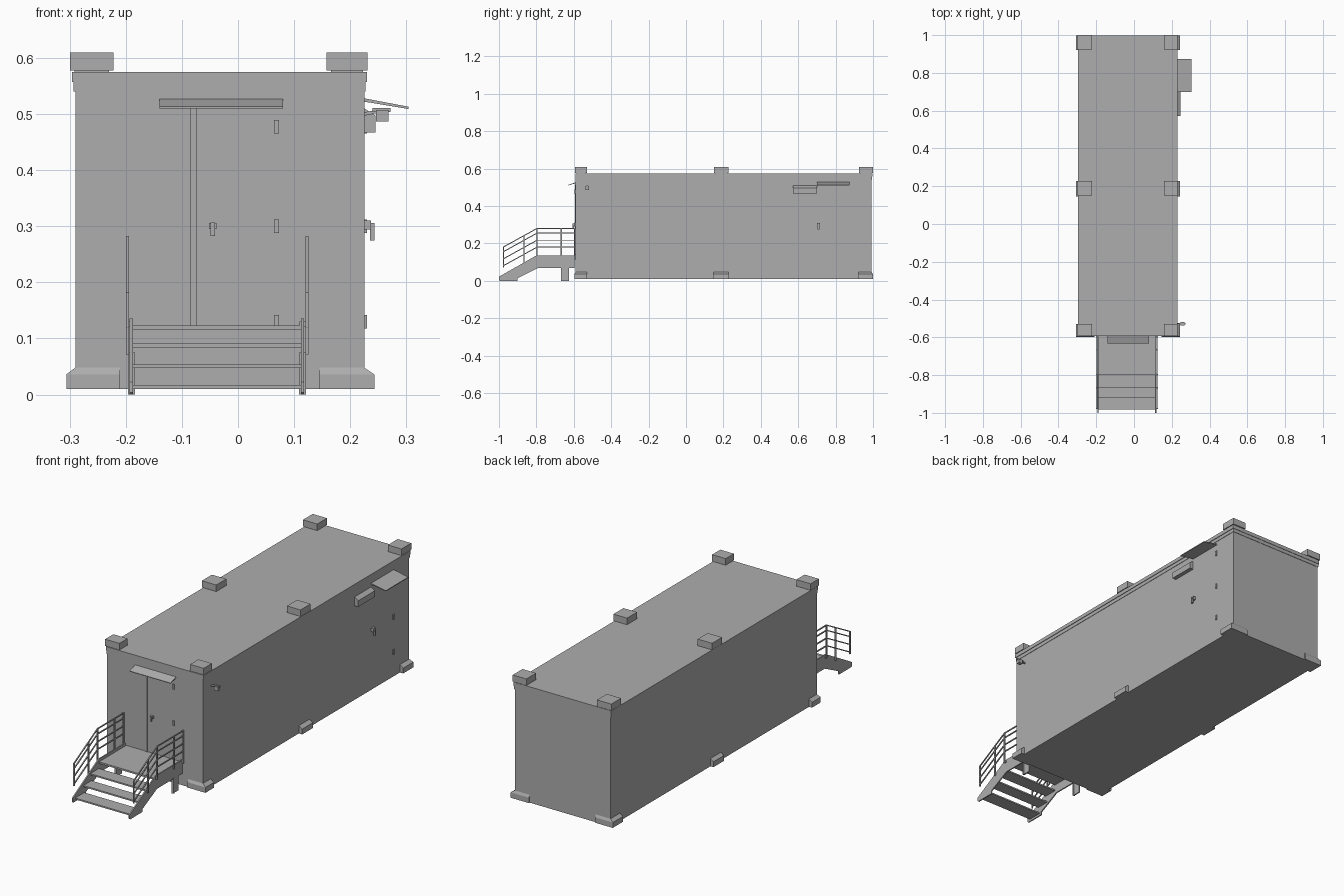
import bpy, bmesh, math
from mathutils import Vector

cube = bpy.data.objects.get("Cube")
if cube:
    bpy.data.objects.remove(cube, do_unlink=True)

grey = bpy.data.materials.new("plain grey")
grey.use_nodes = True
colour = (0.42, 0.42, 0.42, 1)
grey.diffuse_color = colour
grey.node_tree.nodes["Principled BSDF"].inputs["Base Color"].default_value = colour


def finish(name, bm):
    bmesh.ops.recalc_face_normals(bm, faces=bm.faces)
    mesh = bpy.data.meshes.new(name)
    bm.to_mesh(mesh)
    bm.free()
    mesh.materials.append(grey)
    obj = bpy.data.objects.new(name, mesh)
    bpy.context.collection.objects.link(obj)
    return obj


def add_box(bm, x, y, z):
    verts = bmesh.ops.create_cube(bm, size=1)["verts"]
    for v in verts:
        v.co = [r[0] + (c + 0.5) * (r[1] - r[0]) for c, r in zip(v.co, (x, y, z))]
    return verts


def box(name, x, y, z):
    bm = bmesh.new()
    add_box(bm, x, y, z)
    return finish(name, bm)


def prism(name, points, start, end, axis):
    """Extrude a profile along x (points are y, z) or along y (points are x, z)."""
    bm = bmesh.new()
    place = lambda p, t: (t, p[0], p[1]) if axis == "x" else (p[0], t, p[1])
    face = bm.faces.new([bm.verts.new(place(p, start)) for p in points])
    new = bmesh.ops.extrude_face_region(bm, geom=[face])["geom"]
    shift = Vector((end - start, 0, 0) if axis == "x" else (0, end - start, 0))
    bmesh.ops.translate(bm, vec=shift, verts=[v for v in new if isinstance(v, bmesh.types.BMVert)])
    return finish(name, bm)


def bar(bm, a, b, r=0.003):
    """Square bar between two points."""
    a, b = Vector(a), Vector(b)
    turn = (b - a).to_track_quat('Z', 'Y')
    for v in bmesh.ops.create_cube(bm, size=1)["verts"]:
        v.co = (a + b) / 2 + turn @ Vector((v.co.x * 2 * r, v.co.y * 2 * r, v.co.z * (b - a).length))


# Container shell with stepped roof edge
L, R, F, B = -0.29, 0.225, -0.59, 0.993
box("container_body", (L, R), (F, B), (0.01, 0.54))
box("roof_lower_band", (L - 0.003, R + 0.002), (F - 0.001, B + 0.002), (0.54, 0.557))
box("roof_upper_band", (L - 0.006, R + 0.005), (F - 0.002, B + 0.004), (0.557, 0.575))

# Lifting blocks on the roof and chamfered feet at the base
for row, y0, y1 in (("front", -0.593, -0.53), ("middle", 0.15, 0.227), ("back", 0.925, 1.0)):
    for side, x0, x1 in (("right", -0.299, -0.222), ("left", 0.158, 0.231)):
        n = f"{row}_{side}"
        box("roof_block_neck_" + n, (x0 + 0.008, x1 - 0.008), (y0 + 0.006, y1 - 0.006), (0.57, 0.58))
        box("roof_block_" + n, (x0, x1), (y0, y1), (0.578, 0.61))
    for side, x0, x1 in (("right", -0.306, -0.21), ("left", 0.145, 0.243)):
        if row == "middle":
            x0, x1 = (x0, L + 0.01) if side == "right" else (R - 0.01, x1)
        bm = bmesh.new()
        fy0, fy1 = max(y0 - 0.004, -0.597), min(y1, 0.999)
        add_box(bm, (x0, x1), (fy0, fy1), (0.01, 0.036))
        top = [f for f in bm.faces if f.normal.z > 0.5 or f.calc_center_median().z > 0.0359]
        new = bmesh.ops.extrude_face_region(bm, geom=top)["geom"]
        bmesh.ops.delete(bm, geom=top, context='FACES_ONLY')
        for v in (g for g in new if isinstance(g, bmesh.types.BMVert)):
            v.co.z = 0.048
            v.co.x = min(max(v.co.x, L), R)
            v.co.y = min(max(v.co.y, F), B)
        finish(f"foot_{row}_{side}", bm)

# Front door: meeting strip, canopy, hinges and handle
box("door_strip", (-0.085, -0.073), (F - 0.004, F), (0.123, 0.515))
prism("door_canopy", [(F, 0.527), (-0.632, 0.513), (-0.632, 0.510), (F, 0.522)], -0.14, 0.08, "x")
for i, z in enumerate((0.13, 0.30, 0.477)):
    box(f"door_hinge_{i}", (0.064, 0.073), (F - 0.005, F), (z - 0.012, z + 0.012))
    box(f"side_door_hinge_{i}", (R, R + 0.005), (0.866, 0.875), (z - 0.012, z + 0.012))
bm = bmesh.new()
add_box(bm, (-0.049, -0.041), (F - 0.016, F - 0.01), (0.283, 0.307))
add_box(bm, (-0.052, -0.038), (F - 0.011, F), (0.295, 0.306))
finish("door_handle", bm)

# Left wall: handle, canopy and box lamp
bm = bmesh.new()
add_box(bm, (R, R + 0.012), (0.70, 0.717), (0.294, 0.31))
add_box(bm, (R + 0.01, R + 0.018), (0.704, 0.713), (0.275, 0.306))
finish("side_door_handle", bm)
prism("side_canopy", [(R, 0.528), (0.304, 0.513), (0.304, 0.509), (R, 0.522)], 0.70, 0.873, "y")
prism("side_box", [(R, 0.51), (R + 0.02, 0.497), (R + 0.02, 0.467), (R, 0.467)], 0.573, 0.70, "y")

# Small floodlight on its bracket
bm = bmesh.new()
bar(bm, (R, -0.527, 0.50), (0.25, -0.527, 0.505))
add_box(bm, (0.246, 0.268), (-0.537, -0.519), (0.487, 0.507))
add_box(bm, (0.24, 0.272), (-0.533, -0.524), (0.504, 0.511))
finish("floodlight", bm)

# Stairs: stringers, legs, treads and landing
SX0, SX1 = -0.193, 0.118
stringer = [(-1, 0.004), (-0.995, 0), (-0.90, 0), (-0.90, 0.015), (-0.79, 0.07),
            (-0.595, 0.07), (-0.595, 0.136), (-0.80, 0.136), (-1, 0.022)]
for side, x in (("right", SX0), ("left", SX1 - 0.006)):
    prism("stringer_" + side, stringer, x, x + 0.006, "x")
    box("stair_leg_" + side, (x, x + 0.006), (-0.668, -0.625), (0, 0.075))
    box("stair_leg_flange_" + side, (x - 0.003, x + 0.009), (-0.668, -0.662), (0, 0.075))
for i, (y0, y1, z) in enumerate(((-0.982, -0.912, 0.017), (-0.92, -0.858, 0.054), (-0.866, -0.80, 0.091))):
    box(f"tread_{i}", (SX0 + 0.004, SX1 - 0.004), (y0, y1), (z - 0.007, z))
box("landing", (SX0 + 0.004, SX1 - 0.004), (-0.80, F), (0.115, 0.123))

# Handrails on both sides
for side, x in (("right", -0.197), ("left", 0.123)):
    bm = bmesh.new()
    for z in (0.28, 0.255, 0.217, 0.18):
        bar(bm, (x, -0.978, z - 0.1), (x, -0.797, z), 0.0025)
        bar(bm, (x, -0.797, z), (x, -0.595, z), 0.0025)
    for y in (-0.976, -0.867, -0.797, -0.667, -0.597):
        top = 0.28 + min(0, (y + 0.797) * 0.55)
        bar(bm, (x, y, top - (0.16 if y > -0.9 else 0.11)), (x, y, top), 0.003)
    finish("handrail_" + side, bm)
    box("handrail_mount_" + side, (min(x, 0.11 if x > 0 else x), max(x, -0.19 if x < 0 else x)),
        (-0.80, -0.79), (0.12, 0.13))
